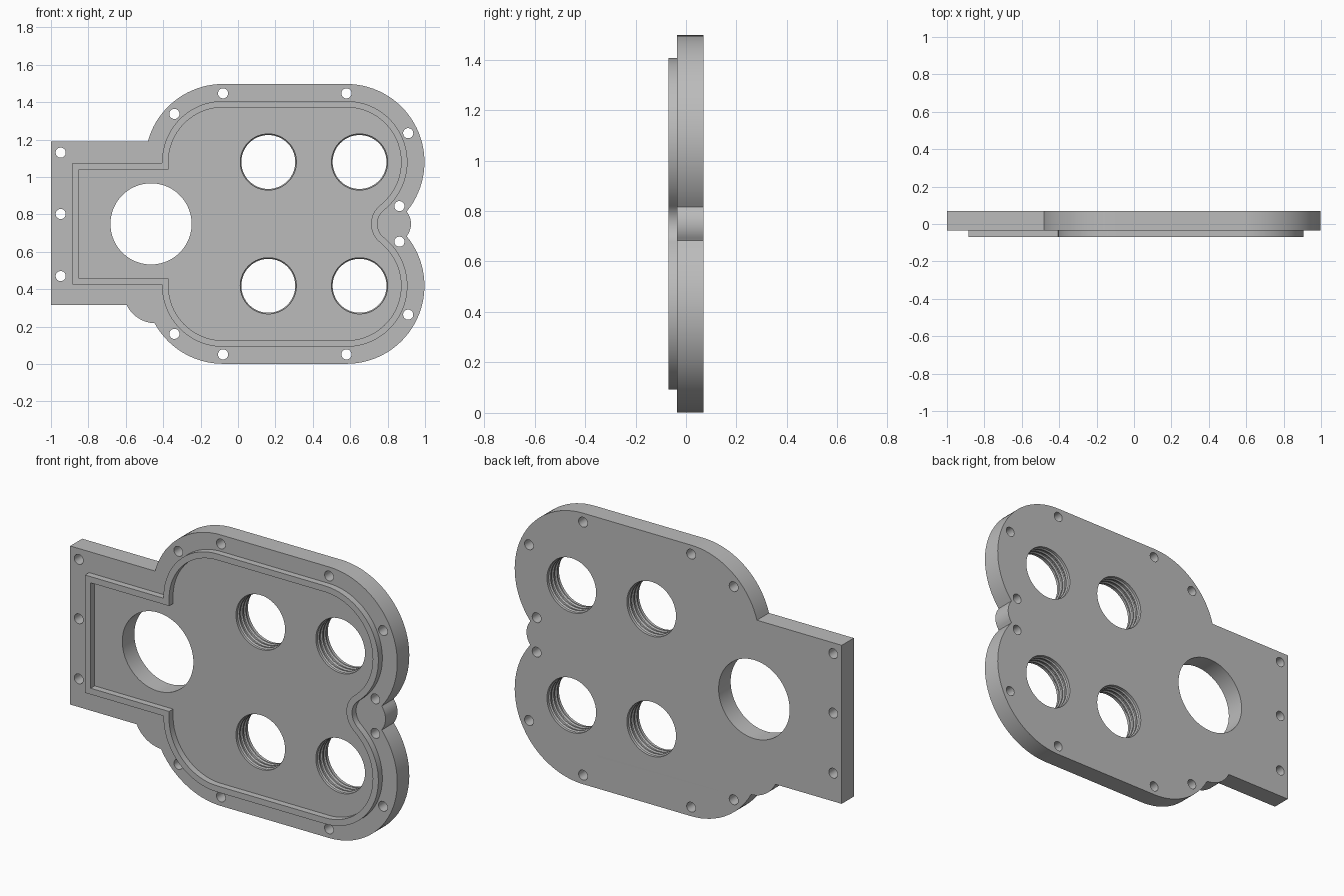
import bpy, bmesh, math
from mathutils import Matrix

cube = bpy.data.objects.get("Cube")
if cube:
    bpy.data.objects.remove(cube, do_unlink=True)

grey = bpy.data.materials.new("plain grey")
grey.use_nodes = True
colour = (0.5, 0.5, 0.5, 1)
grey.diffuse_color = colour
grey.node_tree.nodes["Principled BSDF"].inputs["Base Color"].default_value = colour

MID = 0.749            # height of the centre line
LOBE = 0.331           # lobe centres sit this far above and below it
RIGHT, LEFT = 0.58, -0.08
Y_BACK, Y_FACE, Y_RIM = 0.07, -0.035, -0.07


def arc(cx, cz, r, a0, a1):
    """Points of an arc, angles in degrees."""
    n = max(4, round(abs(a1 - a0) / 4))
    angles = [math.radians(a0 + (a1 - a0) * i / n) for i in range(n + 1)]
    return [(cx + r * math.cos(a), cz + r * math.sin(a)) for a in angles]


def circle(cx, cz, r):
    return arc(cx, cz, r, 0, 360)[:-1]


def finish(obj):
    """Clean the mesh, colour it and smooth its curved walls."""
    bm = bmesh.new()
    bm.from_mesh(obj.data)
    bmesh.ops.remove_doubles(bm, verts=bm.verts, dist=0.0001)
    bmesh.ops.recalc_face_normals(bm, faces=bm.faces)
    bm.to_mesh(obj.data)
    bm.free()
    obj.data.materials.clear()
    obj.data.materials.append(grey)
    bpy.ops.object.select_all(action="DESELECT")
    obj.select_set(True)
    bpy.context.view_layer.objects.active = obj
    bpy.ops.object.shade_smooth_by_angle(angle=math.radians(30))


def slab(name, loops, y0, y1):
    """Filled outline with holes, extruded between two depths."""
    curve = bpy.data.curves.new(name + "_outline", "CURVE")
    curve.dimensions = "2D"
    curve.fill_mode = "BOTH"
    curve.extrude = abs(y1 - y0) / 2
    for loop in loops:
        spline = curve.splines.new("POLY")
        spline.points.add(len(loop) - 1)
        for point, (x, z) in zip(spline.points, loop):
            point.co = (x, z, 0, 1)
        spline.use_cyclic_u = True
    source = bpy.data.objects.new(name + "_outline", curve)
    bpy.context.collection.objects.link(source)
    bpy.context.view_layer.update()
    evaluated = source.evaluated_get(bpy.context.evaluated_depsgraph_get())
    mesh = bpy.data.meshes.new_from_object(evaluated)
    mesh.name = name
    mesh.transform(Matrix.Translation((0, (y0 + y1) / 2, 0))
                   @ Matrix.Rotation(math.pi / 2, 4, "X"))
    bpy.data.objects.remove(source, do_unlink=True)
    obj = bpy.data.objects.new(name, mesh)
    bpy.context.collection.objects.link(obj)
    finish(obj)
    return obj


def rim_loop(d):
    """Rim outline, moved inward by d; upper half mirrored to the lower."""
    r, tab = 0.326 - d, 0.325 - d
    top = MID + LOBE
    half = arc(0.838, MID, 0.0926 + d, 180, 128)
    half += arc(RIGHT, top, r, -52, 90)[1:]
    half += arc(LEFT, top, r, 90, 180)
    half += [(LEFT - r, MID + tab), (-0.885 + d, MID + tab)]
    return half + [(x, 2 * MID - z) for x, z in reversed(half[1:])]


# Plate outline: two lobes, end bump, square tab and the lower left bulge
R = 0.417
outline = arc(0.822, MID, 0.103, -39.5, 39.5)[1:-1]
outline += arc(RIGHT, MID + LOBE, R, -39.4, 90)
outline += arc(LEFT, MID + LOBE, R, 90, 164.7)
outline += [(-1, 1.19), (-1, 0.315)]
outline += arc(-0.44, 0.39, 0.172, 206, 268)
outline += arc(LEFT, MID - LOBE, R, 209.3, 270)[1:]
outline += arc(RIGHT, MID - LOBE, R, 270, 399.4)

# Holes: large opening, four bores and the bolt holes around the edge
bores = [(x, MID + s * LOBE) for x in (0.162, 0.65) for s in (-1, 1)]
holes = [circle(-0.465, MID, 0.217)]
holes += [circle(x, z, 0.15) for x, z in bores]
for x, dz in [(LEFT, 0.698), (RIGHT, 0.698), (-0.34, 0.588),
              (0.91, 0.485), (0.863, 0.095)]:
    holes += [circle(x, MID + s * dz, 0.027) for s in (-1, 1)]
holes += [circle(-0.948, z, 0.027) for z in (0.47, 0.802, 1.13)]

slab("cover_plate", [outline] + holes, Y_FACE, Y_BACK)
slab("raised_rim", [rim_loop(0), rim_loop(0.034)], Y_RIM, Y_FACE + 0.002)


def thread_ridges(name, cx, cz):
    """Three pointed ridges lining a bore."""
    bm = bmesh.new()
    for k in range(3):
        y = Y_FACE + 0.024 + k * 0.028
        rings = []
        for r, dy in [(0.151, -0.011), (0.144, -0.004),
                      (0.144, 0.004), (0.151, 0.011)]:
            rings.append([bm.verts.new((x, y + dy, z))
                          for x, z in circle(cx, cz, r)])
        for a, b in zip(rings, rings[1:] + rings[:1]):
            for i in range(len(a)):
                bm.faces.new((a[i - 1], a[i], b[i], b[i - 1]))
    mesh = bpy.data.meshes.new(name)
    bm.to_mesh(mesh)
    bm.free()
    obj = bpy.data.objects.new(name, mesh)
    bpy.context.collection.objects.link(obj)
    finish(obj)


for i, (x, z) in enumerate(bores):
    thread_ridges(f"bore_thread_{i + 1}", x, z)
